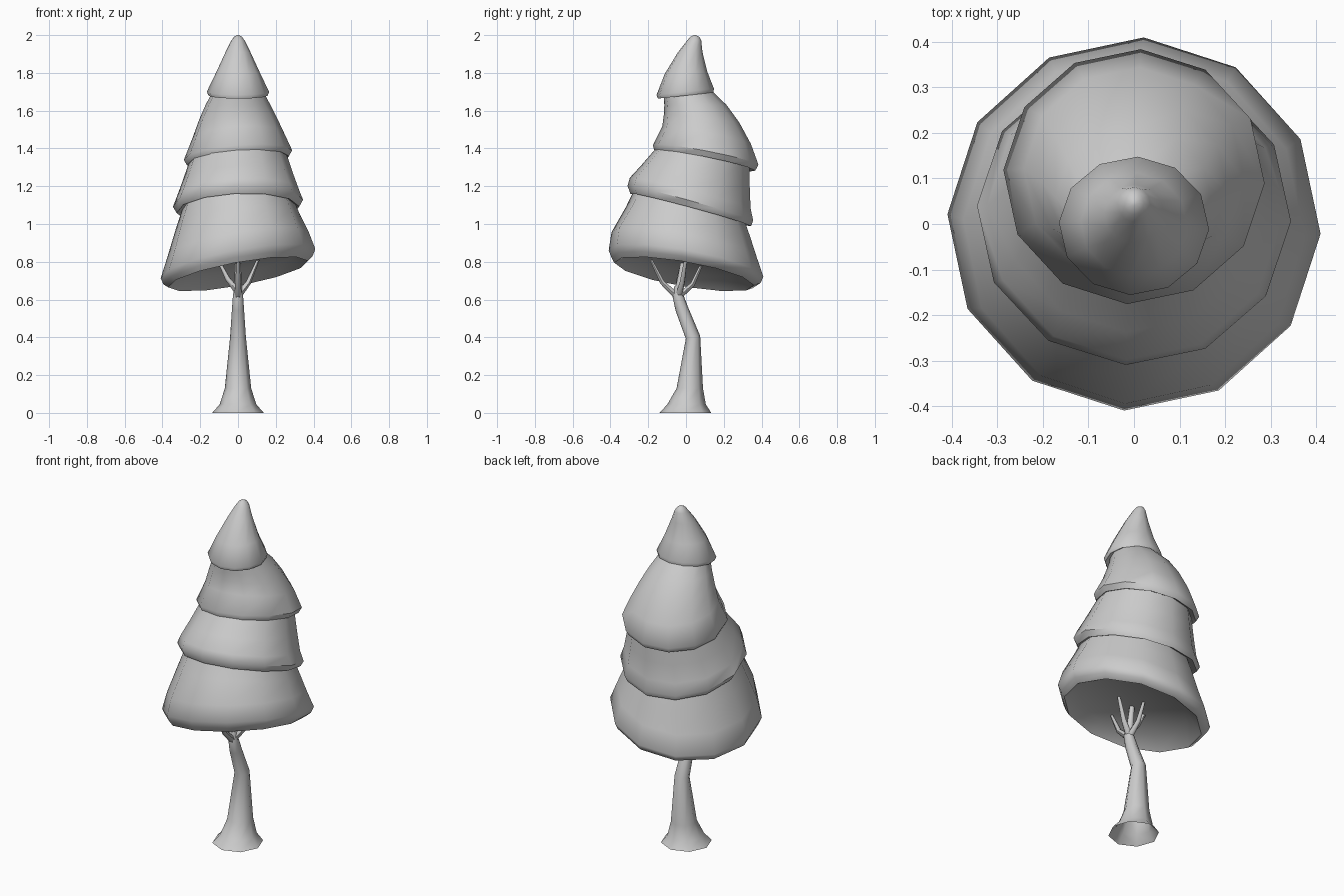
import bpy
import bmesh
from math import cos, sin, pi, radians

cube = bpy.data.objects.get("Cube")
if cube:
    bpy.data.objects.remove(cube, do_unlink=True)

GREY = (0.6, 0.6, 0.6, 1)
grey = bpy.data.materials.new("plain grey")
grey.use_nodes = True
grey.diffuse_color = GREY
grey.node_tree.nodes["Principled BSDF"].inputs["Base Color"].default_value = GREY


def smooth(obj, angle):
    bpy.ops.object.select_all(action="DESELECT")
    obj.select_set(True)
    bpy.context.view_layer.objects.active = obj
    bpy.ops.object.shade_smooth_by_angle(angle=radians(angle))


def loft(name, rings, sides=12, cap_bottom=True, cap_top=True, angle=50):
    """Skin tilted rings: (centre y, centre z, radius x, radius y, slope x, slope y)."""
    bm = bmesh.new()
    loops = []
    for cy, cz, rx, ry, sx, sy in rings:
        loop = []
        for i in range(sides):
            a = 2 * pi * i / sides - radians(3)
            x, y = rx * cos(a), ry * sin(a)
            loop.append(bm.verts.new((x, cy + y, cz + sx * x + sy * y)))
        loops.append(loop)
    for low, high in zip(loops, loops[1:]):
        for i in range(sides):
            j = (i + 1) % sides
            bm.faces.new((low[i], low[j], high[j], high[i]))
    if cap_bottom:
        bm.faces.new(loops[0][::-1])
    if cap_top:
        bm.faces.new(loops[-1])
    mesh = bpy.data.meshes.new(name)
    bm.to_mesh(mesh)
    bm.free()
    obj = bpy.data.objects.new(name, mesh)
    bpy.context.collection.objects.link(obj)
    mesh.materials.append(grey)
    smooth(obj, angle)
    return obj


# Foliage tiers, each with a rolled rim and a leaning body
loft("bottom_foliage", [
    (-0.01, 0.79, 0.29, 0.29, 0.17, -0.16),
    (-0.01, 0.735, 0.37, 0.37, 0.18, -0.17),
    (0, 0.755, 0.395, 0.395, 0.18, -0.18),
    (0, 0.79, 0.41, 0.41, 0.18, -0.18),
    (-0.01, 0.89, 0.375, 0.385, 0.17, -0.18),
    (0.01, 1.01, 0.33, 0.33, 0.10, -0.24),
    (0.02, 1.14, 0.28, 0.275, 0.05, -0.29),
])
loft("lower_middle_foliage", [
    (0.025, 1.10, 0.27, 0.27, 0.04, -0.28),
    (0.025, 1.075, 0.325, 0.32, 0.04, -0.27),
    (0.023, 1.11, 0.345, 0.333, 0.04, -0.28),
    (0.022, 1.165, 0.323, 0.32, 0.04, -0.25),
    (0.05, 1.25, 0.292, 0.288, 0.05, -0.21),
    (0.085, 1.35, 0.258, 0.25, 0.06, -0.18),
])
loft("upper_middle_foliage", [
    (0.10, 1.36, 0.22, 0.22, 0.08, -0.2),
    (0.10, 1.335, 0.27, 0.267, 0.08, -0.2),
    (0.104, 1.365, 0.287, 0.28, 0.08, -0.19),
    (0.109, 1.47, 0.242, 0.235, 0.06, -0.2),
    (0.083, 1.56, 0.205, 0.2, 0.02, -0.12),
    (0.05, 1.63, 0.172, 0.165, 0, 0),
    (0.0, 1.71, 0.13, 0.12, 0, 0.1),
])
loft("top_foliage", [
    (0, 1.70, 0.12, 0.11, 0, 0.11),
    (-0.002, 1.68, 0.157, 0.147, 0, 0.11),
    (-0.004, 1.70, 0.165, 0.152, 0, 0.11),
    (0, 1.80, 0.117, 0.113, 0, 0.05),
    (0.022, 1.91, 0.066, 0.065, 0, 0.02),
    (0.043, 1.97, 0.036, 0.038, 0, 0),
    (0.046, 1.99, 0.022, 0.025, 0, 0),
    (0.046, 2.0, 0.006, 0.006, 0, 0),
], angle=60)

# Crooked trunk with a flared, open foot
loft("trunk", [
    (-0.003, 0, 0.137, 0.137, 0, 0),
    (0.003, 0.045, 0.097, 0.102, 0, 0),
    (0.02, 0.13, 0.07, 0.07, 0, 0),
    (0.037, 0.40, 0.042, 0.038, 0, 0.2),
    (-0.022, 0.55, 0.032, 0.033, 0, 0.3),
    (-0.042, 0.62, 0.027, 0.03, 0, 0),
    (-0.04, 0.67, 0.02, 0.022, 0, 0),
], sides=8, cap_bottom=False, angle=60)

# Four thin branches spreading up into the foliage
BRANCHES = {
    "left_branch": [(0, -0.04, 0.62), (0.055, -0.02, 0.69), (0.11, 0, 0.82)],
    "right_branch": [(0, -0.04, 0.64), (-0.055, -0.035, 0.71), (-0.1, -0.02, 0.8)],
    "front_branch": [(0, -0.05, 0.62), (0, -0.125, 0.69), (0, -0.185, 0.81)],
    "back_branch": [(0, -0.045, 0.61), (0, 0.035, 0.68), (0, 0.085, 0.79)],
    "middle_branch": [(0, -0.045, 0.62), (0, -0.03, 0.7), (0, -0.015, 0.81)],
}
for name, points in BRANCHES.items():
    curve = bpy.data.curves.new(name, "CURVE")
    curve.dimensions = "3D"
    curve.bevel_depth = 0.018
    curve.bevel_resolution = 1
    curve.use_fill_caps = True
    spline = curve.splines.new("POLY")
    spline.points.add(len(points) - 1)
    for point, co, size in zip(spline.points, points, (1.1, 0.8, 0.45)):
        point.co = (*co, 1)
        point.radius = size if name != "middle_branch" else size + 0.3
    curve.materials.append(grey)
    branch = bpy.data.objects.new(name, curve)
    bpy.context.collection.objects.link(branch)
    bpy.ops.object.select_all(action="DESELECT")
    branch.select_set(True)
    bpy.context.view_layer.objects.active = branch
    bpy.ops.object.convert(target="MESH")
    smooth(bpy.context.view_layer.objects.active, 60)
